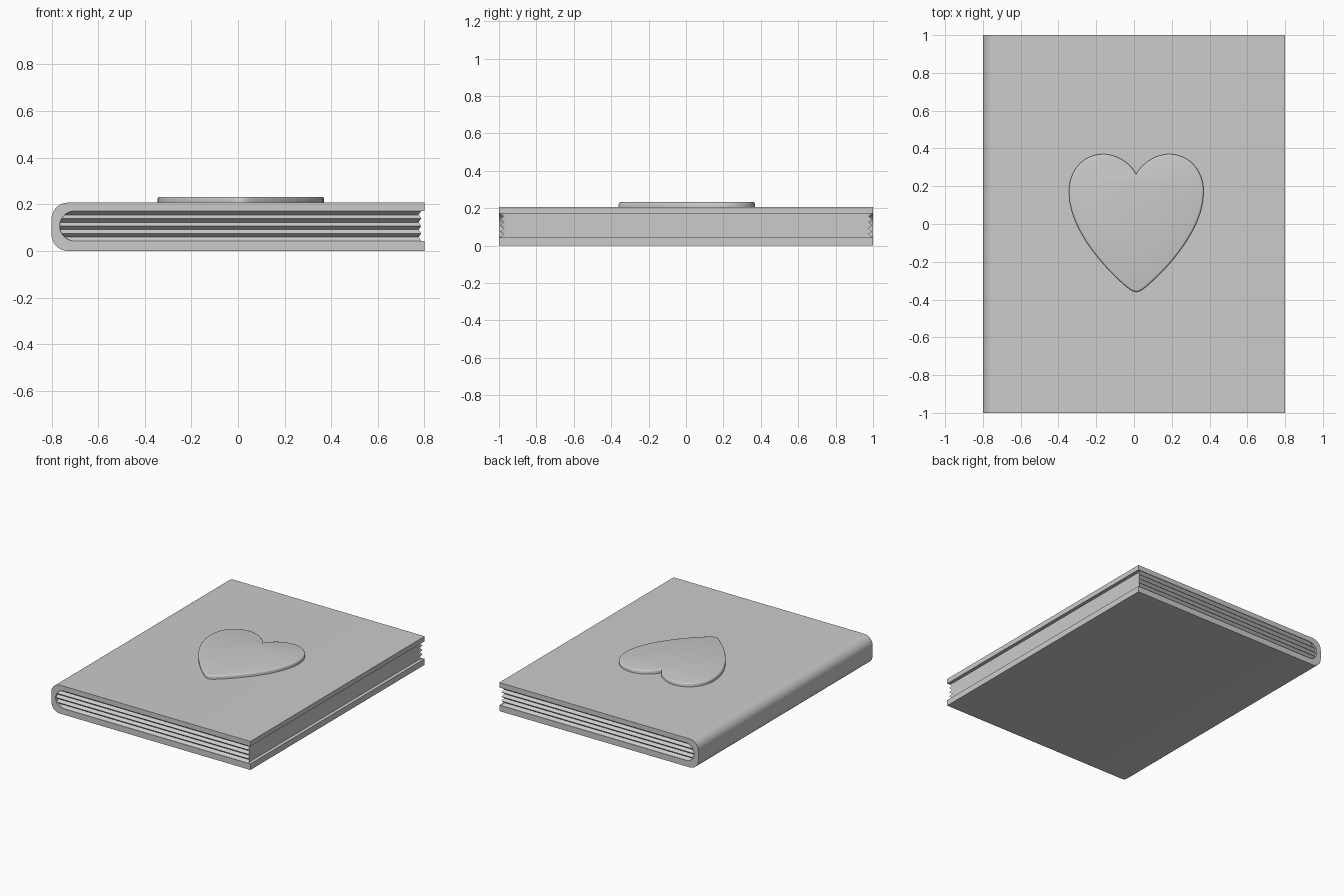
import bpy, bmesh
from math import sin, cos, pi, radians
from mathutils import Vector
from mathutils.geometry import interpolate_bezier

if "Cube" in bpy.data.objects:
    bpy.data.objects.remove(bpy.data.objects["Cube"])

GREY = (0.6, 0.6, 0.6, 1)
grey = bpy.data.materials.new("plain grey")
grey.use_nodes = True
grey.diffuse_color = GREY
grey.node_tree.nodes["Principled BSDF"].inputs["Base Color"].default_value = GREY


def finish(name, bm, smooth=True):
    bmesh.ops.recalc_face_normals(bm, faces=bm.faces)
    mesh = bpy.data.meshes.new(name)
    bm.to_mesh(mesh)
    bm.free()
    mesh.materials.append(grey)
    obj = bpy.data.objects.new(name, mesh)
    bpy.context.collection.objects.link(obj)
    if smooth:
        bpy.ops.object.select_all(action='DESELECT')
        obj.select_set(True)
        bpy.context.view_layer.objects.active = obj
        bpy.ops.object.shade_smooth_by_angle(angle=radians(35))
    return obj


def loft(rings):
    """Skin a stack of equal-length closed outlines and cap both ends."""
    bm = bmesh.new()
    loops = [[bm.verts.new(p) for p in ring] for ring in rings]
    for a, b in zip(loops, loops[1:]):
        for i in range(len(a)):
            j = (i + 1) % len(a)
            bm.faces.new((a[i], a[j], b[j], b[i]))
    bm.faces.new(loops[0])
    bm.faces.new(loops[-1])
    return bm


def arc(cx, cz, r, start, end, steps=10):
    angles = [radians(start + (end - start) * i / steps) for i in range(steps + 1)]
    return [(cx + r * cos(a), cz + r * sin(a)) for a in angles]


# Cover: front board, rounded spine and back board in one folded profile
TOP, IN_LOW, IN_HIGH, EDGE = 0.207, 0.043, 0.171, 0.8
R = 0.07
r = (IN_HIGH - IN_LOW) / 2
profile = [(EDGE, TOP)]
profile += arc(-EDGE + R, TOP - R, R, 90, 180)
profile += arc(-EDGE + R, R, R, 180, 270)
profile += [(EDGE, 0), (EDGE, IN_LOW)]
profile += arc(-0.765 + r, IN_LOW + r, r, 270, 90, 20)
profile += [(EDGE, IN_HIGH)]
finish("book_cover", loft([[(x, y, z) for x, z in profile] for y in (-1, 1)]))

# Pages: block with pleated head and tail edges and a flat fore edge
rings = []
PLEATS = 4
for i in range(2 * PLEATS + 1):
    z = IN_LOW + (IN_HIGH - IN_LOW) * i / (2 * PLEATS)
    ridge = i % 2 == 0
    y = 0.996 if ridge else 0.977
    corner = 0.786 if ridge else 0.775
    half = [(-0.77, -y), (corner, -y), (0.775, -0.97)]
    rings.append([(px, py, z) for px, py in half]
                 + [(px, -py, z) for px, py in reversed(half)])
finish("pages", loft(rings), smooth=False)

# Heart: raised emblem with a softened upper rim
CENTRE = Vector((0.012, 0.0))
spans = [((0, 0.265), (0.03, 0.32), (0.1, 0.37), (0.175, 0.37)),
         ((0.175, 0.37), (0.28, 0.37), (0.357, 0.285), (0.357, 0.17)),
         ((0.357, 0.17), (0.357, -0.06), (0.1, -0.3), (0.025, -0.353))]
right = []
for span in spans:
    right += interpolate_bezier(*[Vector(p) for p in span], 14)[:-1]
right.append(Vector(spans[-1][-1]))
outline = right + [Vector((0, -0.36))] + [Vector((-p.x, p.y)) for p in reversed(right[1:])]


def inset(points, d):
    result = []
    for i, p in enumerate(points):
        t = (points[(i + 1) % len(points)] - points[i - 1]).normalized()
        result.append(p + Vector((t.y, -t.x)) * d)
    return result


BEVEL, HEART_TOP = 0.01, 0.232
layers = [(TOP - 0.01, 0), (HEART_TOP - BEVEL, 0)]
layers += [(HEART_TOP - BEVEL * (1 - sin(a)), BEVEL * (1 - cos(a)))
           for a in (pi / 6, pi / 3, pi / 2)]
finish("heart_emblem", loft([[(*(p + CENTRE), z) for p in inset(outline, d)]
                             for z, d in layers]))
